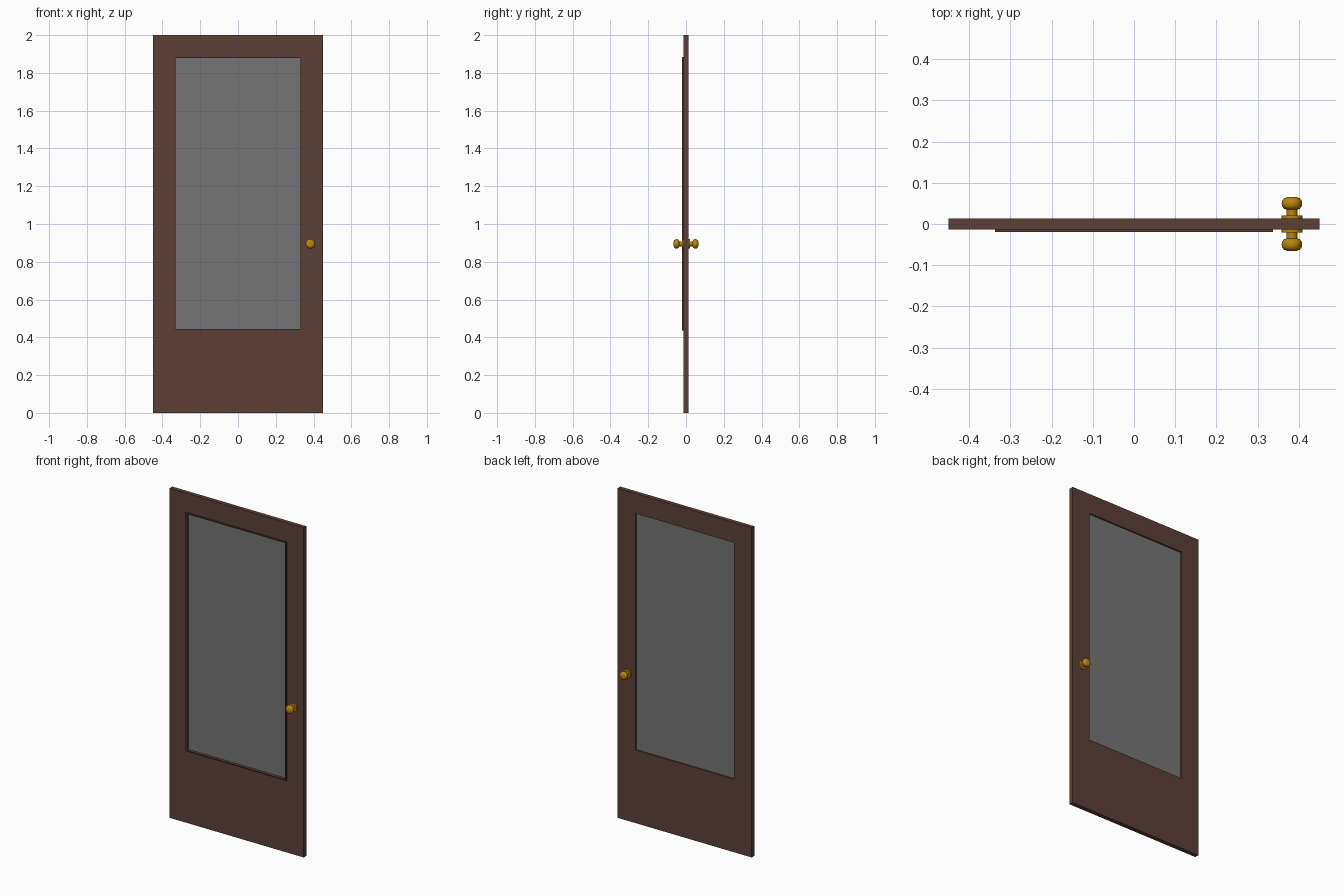
import bpy, bmesh, math

if "Cube" in bpy.data.objects:
    bpy.data.objects.remove(bpy.data.objects["Cube"])


def material(name, rgb):
    m = bpy.data.materials.new(name)
    m.diffuse_color = (*rgb, 1.0)
    m.use_nodes = True
    m.node_tree.nodes["Principled BSDF"].inputs["Base Color"].default_value = m.diffuse_color
    return m


def make_object(name, bm, mat):
    bmesh.ops.recalc_face_normals(bm, faces=bm.faces[:])
    me = bpy.data.meshes.new(name)
    bm.to_mesh(me)
    bm.free()
    me.materials.append(mat)
    ob = bpy.data.objects.new(name, me)
    bpy.context.collection.objects.link(ob)
    return ob


def corners(rect):
    x, z0, z1 = rect
    return [(-x, z0), (x, z0), (x, z1), (-x, z1)]


def rect_frame(name, outer, inner, y0, y1, mat):
    """Rectangular ring; rects are (half width, bottom, top)."""
    bm = bmesh.new()
    loops = [[bm.verts.new((x, y, z)) for x, z in corners(r)]
             for r, y in ((outer, y0), (outer, y1), (inner, y1), (inner, y0))]
    for a, b in zip(loops, loops[1:] + loops[:1]):
        for i in range(4):
            j = (i + 1) % 4
            bm.faces.new((a[i], a[j], b[j], b[i]))
    return make_object(name, bm, mat)


def lathe_y(name, profile, centre, side, mat, steps=32):
    """Spin a (radius, distance) profile around the y axis."""
    bm = bmesh.new()
    verts = [bm.verts.new((r, d * side, 0)) for r, d in profile]
    edges = [bm.edges.new(p) for p in zip(verts, verts[1:])]
    bmesh.ops.spin(bm, geom=verts + edges, cent=(0, 0, 0), axis=(0, 1, 0),
                   angle=math.tau, steps=steps, use_duplicate=False)
    bmesh.ops.remove_doubles(bm, verts=bm.verts[:], dist=1e-5)
    ob = make_object(name, bm, mat)
    ob.location = centre
    bpy.ops.object.select_all(action='DESELECT')
    ob.select_set(True)
    bpy.context.view_layer.objects.active = ob
    bpy.ops.object.shade_smooth_by_angle(angle=math.radians(40))
    return ob


wood = material("brown_wood", (0.109, 0.051, 0.038))
trim = material("dark_wood", (0.09, 0.042, 0.032))
glass = material("grey_glass", (0.178, 0.178, 0.178))
brass = material("brass", (0.479, 0.238, 0.004))

opening = (0.33, 0.443, 1.878)

# Door leaf and the thin bead around the window on the front
rect_frame("door_leaf", (0.45, 0.0, 2.0), opening, -0.013, 0.013, wood)
rect_frame("window_bead", (0.337, 0.437, 1.885), opening, -0.02, -0.0125, trim)

# Window pane
bm = bmesh.new()
bmesh.ops.create_cube(bm, size=1)
bmesh.ops.scale(bm, vec=(0.66, 0.005, 1.435), verts=bm.verts[:])
bmesh.ops.translate(bm, vec=(0, 0.001, 1.1605), verts=bm.verts[:])
make_object("window_pane", bm, glass)

# Knobs, stems and rosettes on both faces
rosette = [(0, 0.012), (0.0255, 0.012), (0.0255, 0.0205), (0, 0.0205)]
stem = [(0, 0.02), (0.0135, 0.02), (0.0135, 0.038), (0, 0.038)]
knob = [(0, 0.035), (0.013, 0.035), (0.019, 0.037), (0.0235, 0.042),
        (0.025, 0.05), (0.0235, 0.057), (0.019, 0.0625), (0.012, 0.065),
        (0, 0.065)]
for label, side in (("front", -1), ("back", 1)):
    for part, profile in (("rosette", rosette), ("stem", stem), ("knob", knob)):
        lathe_y(f"{label}_{part}", profile, (0.383, 0, 0.895), side, brass)
